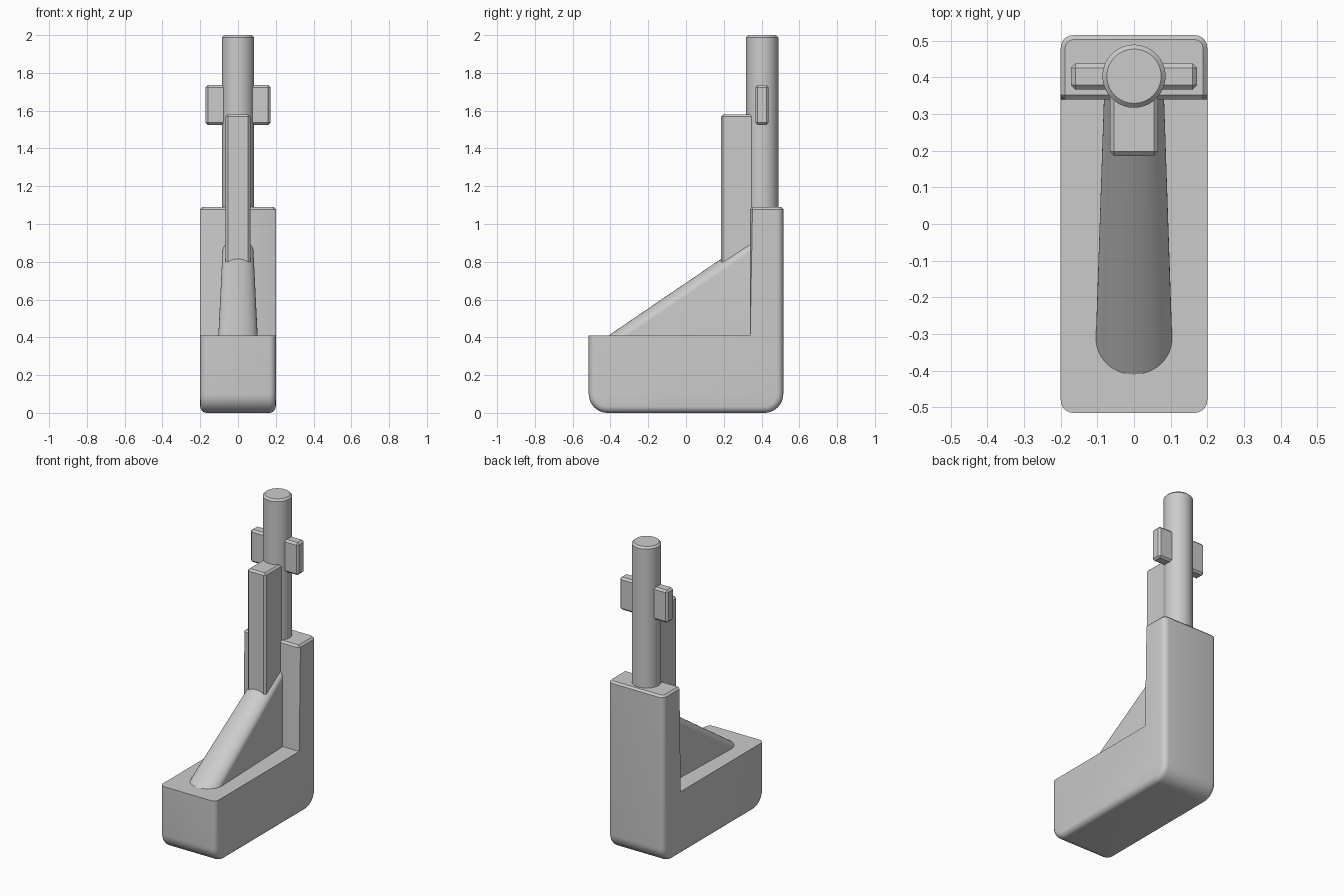
import bpy, bmesh, math

cube = bpy.data.objects.get("Cube")
if cube:
    bpy.data.objects.remove(cube, do_unlink=True)

grey = bpy.data.materials.new("plain grey")
grey.use_nodes = True
colour = (0.6, 0.6, 0.6, 1)
grey.diffuse_color = colour
grey.node_tree.nodes["Principled BSDF"].inputs["Base Color"].default_value = colour

CHAMFER = 0.012
HALF_W, HALF_L = 0.2, 0.515
BASE_TOP, COLUMN_TOP, COLUMN_FRONT = 0.41, 1.09, 0.34


def finish(name, bm):
    bmesh.ops.recalc_face_normals(bm, faces=bm.faces[:])
    mesh = bpy.data.meshes.new(name)
    bm.to_mesh(mesh)
    bm.free()
    mesh.materials.append(grey)
    obj = bpy.data.objects.new(name, mesh)
    bpy.context.collection.objects.link(obj)
    bpy.ops.object.select_all(action="DESELECT")
    obj.select_set(True)
    bpy.context.view_layer.objects.active = obj
    bpy.ops.object.shade_smooth_by_angle(angle=math.radians(30))
    return obj


def bevel(bm, rule, width, segments=1):
    edges = [e for e in bm.edges if rule(*[v.co for v in e.verts])]
    bmesh.ops.bevel(bm, geom=edges, offset=width, offset_type="OFFSET",
                    segments=segments, profile=0.5, affect="EDGES")


def near(a, b):
    return abs(a - b) < 1e-4


def box(name, low, high):
    bm = bmesh.new()
    bmesh.ops.create_cube(bm, size=1)
    for v in bm.verts:
        v.co = [h if c > 0 else l for c, l, h in zip(v.co, low, high)]
    bevel(bm, lambda a, b: True, CHAMFER)
    return finish(name, bm)


# L-shaped body: foot and rear column in one piece
bm = bmesh.new()
profile = [(-HALF_L, 0), (HALF_L, 0), (HALF_L, COLUMN_TOP),
           (COLUMN_FRONT, COLUMN_TOP), (COLUMN_FRONT, BASE_TOP), (-HALF_L, BASE_TOP)]
face = bm.faces.new([bm.verts.new((-HALF_W, y, z)) for y, z in profile])
side = bmesh.ops.extrude_face_region(bm, geom=[face])["geom"]
for v in side:
    if isinstance(v, bmesh.types.BMVert):
        v.co.x = HALF_W
bmesh.ops.recalc_face_normals(bm, faces=bm.faces[:])
# large rounding under the toe and heel
bevel(bm, lambda a, b: near(a.z, 0) and near(b.z, 0) and near(a.y, b.y), 0.1, 10)


# softer rounding around the outer rim on both sides
def outer_rim(a, b):
    if not near(a.x, b.x):
        return False
    mid = (a + b) / 2
    on_top = near(a.z, b.z) and mid.z > 0.3
    on_column_front = near(mid.y, COLUMN_FRONT) and mid.z > BASE_TOP
    return not on_top and not on_column_front


bevel(bm, outer_rim, 0.035, 5)
# chamfer around the column top and down its front corners
bevel(bm, lambda a, b: (near(a.z, COLUMN_TOP) and near(b.z, COLUMN_TOP)) or
      (near(a.y, COLUMN_FRONT) and near(b.y, COLUMN_FRONT) and near(a.x, b.x)), CHAMFER)
finish("body", bm)

# Sloping ridge: arched section lofted from the toe back into the column
bm = bmesh.new()
rings = []
for y, half_width in ((-0.43, 0.108), (0.4, 0.08)):
    top = BASE_TOP + 0.68 * (y + 0.41)
    points = [(-half_width, 0.3)]
    for i in range(25):
        t = math.pi * i / 24
        points.append((-half_width * math.cos(t), top - 0.07 + 0.07 * math.sin(t)))
    points.append((half_width, 0.3))
    rings.append([bm.verts.new((x, y, z)) for x, z in points])
bm.faces.new(rings[0])
bm.faces.new(rings[1])
for i in range(len(rings[0])):
    j = (i + 1) % len(rings[0])
    bm.faces.new((rings[0][i], rings[0][j], rings[1][j], rings[1][i]))
finish("sloping_ridge", bm)

# Round post with a chamfered rim
bm = bmesh.new()
bmesh.ops.create_cone(bm, cap_ends=True, segments=64, radius1=0.086, radius2=0.086, depth=1)
for v in bm.verts:
    v.co.y += 0.403
    v.co.z = 2 if v.co.z > 0 else 1.0
bevel(bm, lambda a, b: near(a.z, 2) and near(b.z, 2), CHAMFER)
finish("post", bm)

# Upright plate in front of the post, and the crossbar
box("front_upright", (-0.066, 0.185, 0.6), (0.066, 0.4, 1.58))
box("crossbar", (-0.172, 0.367, 1.525), (0.172, 0.438, 1.735))
